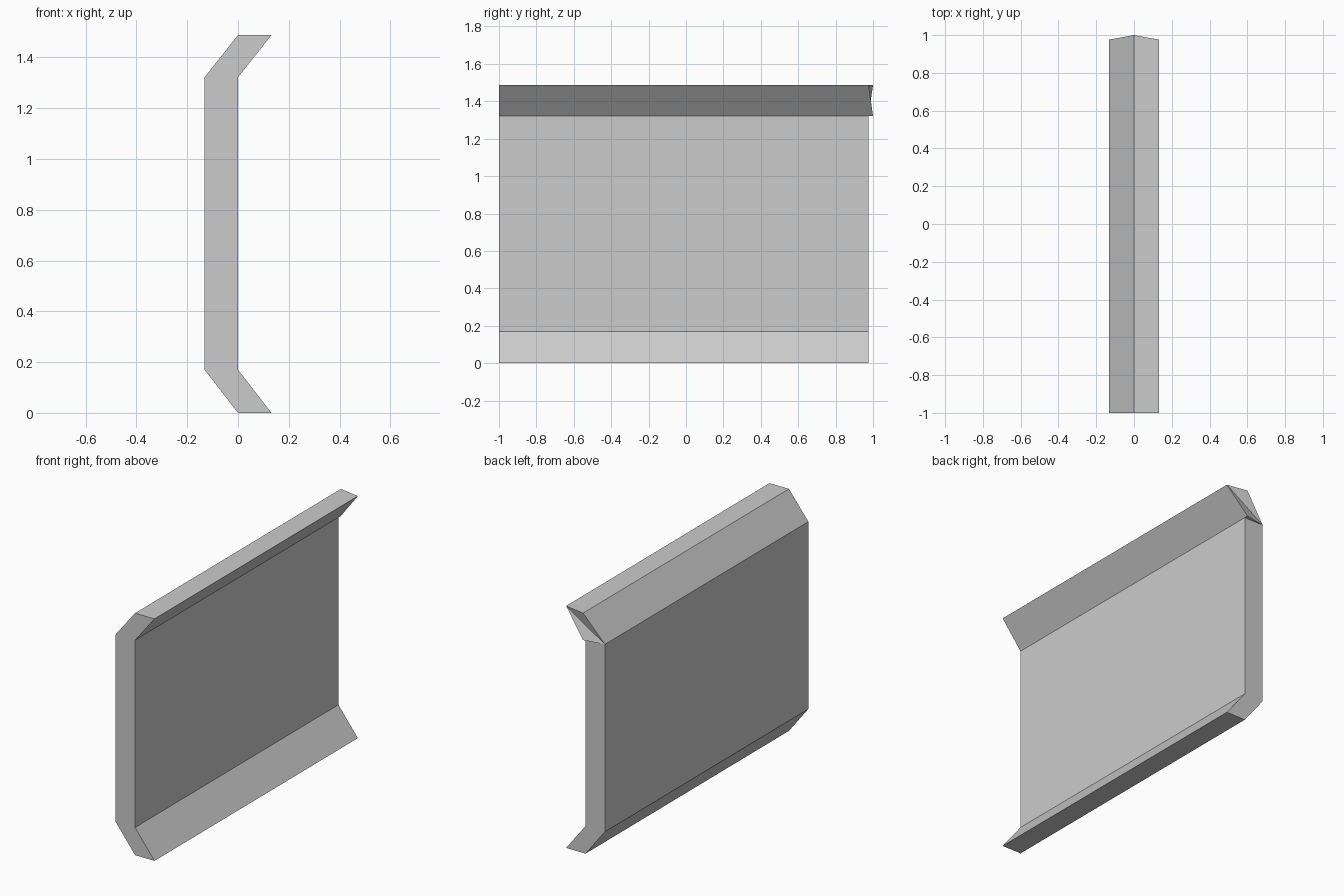
import bpy, bmesh

if "Cube" in bpy.data.objects:
    bpy.data.objects.remove(bpy.data.objects["Cube"])

X, Z1, Z2, Z3 = 0.132, 0.17, 1.322, 1.488
FRONT, BACK, TIP = -1.0, 0.976, 1.0

# C-shaped cross-section: four outer points, then the matching inner points
outer = [(0, 0), (-X, Z1), (-X, Z2), (0, Z3)]
inner = [(X, 0), (0, Z1), (0, Z2), (X, Z3)]

bm = bmesh.new()


def ring(pts, y):
    return [bm.verts.new((x, y, z)) for x, z in pts]


fo, fi = ring(outer, FRONT), ring(inner, FRONT)
bo, bi = ring(outer, BACK), ring(inner, BACK)

# Lower flange, web and upper flange: both skins and the front end
for i in range(3):
    bm.faces.new((fo[i], fo[i + 1], bo[i + 1], bo[i]))
    if i < 2:
        bm.faces.new((fi[i], bi[i], bi[i + 1], fi[i + 1]))
        bm.faces.new((bo[i], bo[i + 1], bi[i + 1], bi[i]))
    bm.faces.new((fo[i], fi[i], fi[i + 1], fo[i + 1]))

# Flat top and bottom edges
for i in (0, 3):
    bm.faces.new((fo[i], bo[i], bi[i], fi[i]))

# Upper flange runs past the web at the back, with a folded end
bo[3].co.y = TIP
tip = bm.verts.new((0, TIP, Z2))
bm.faces.new((bo[2], bo[3], bi[3]))
bm.faces.new((bo[2], bi[3], tip))
bm.faces.new((bo[2], tip, bi[2]))
bm.faces.new((fi[2], bi[2], tip, bi[3], fi[3]))

bmesh.ops.recalc_face_normals(bm, faces=bm.faces)
mesh = bpy.data.meshes.new("channel_panel")
bm.to_mesh(mesh)
bm.free()
bpy.context.collection.objects.link(bpy.data.objects.new("channel_panel", mesh))
